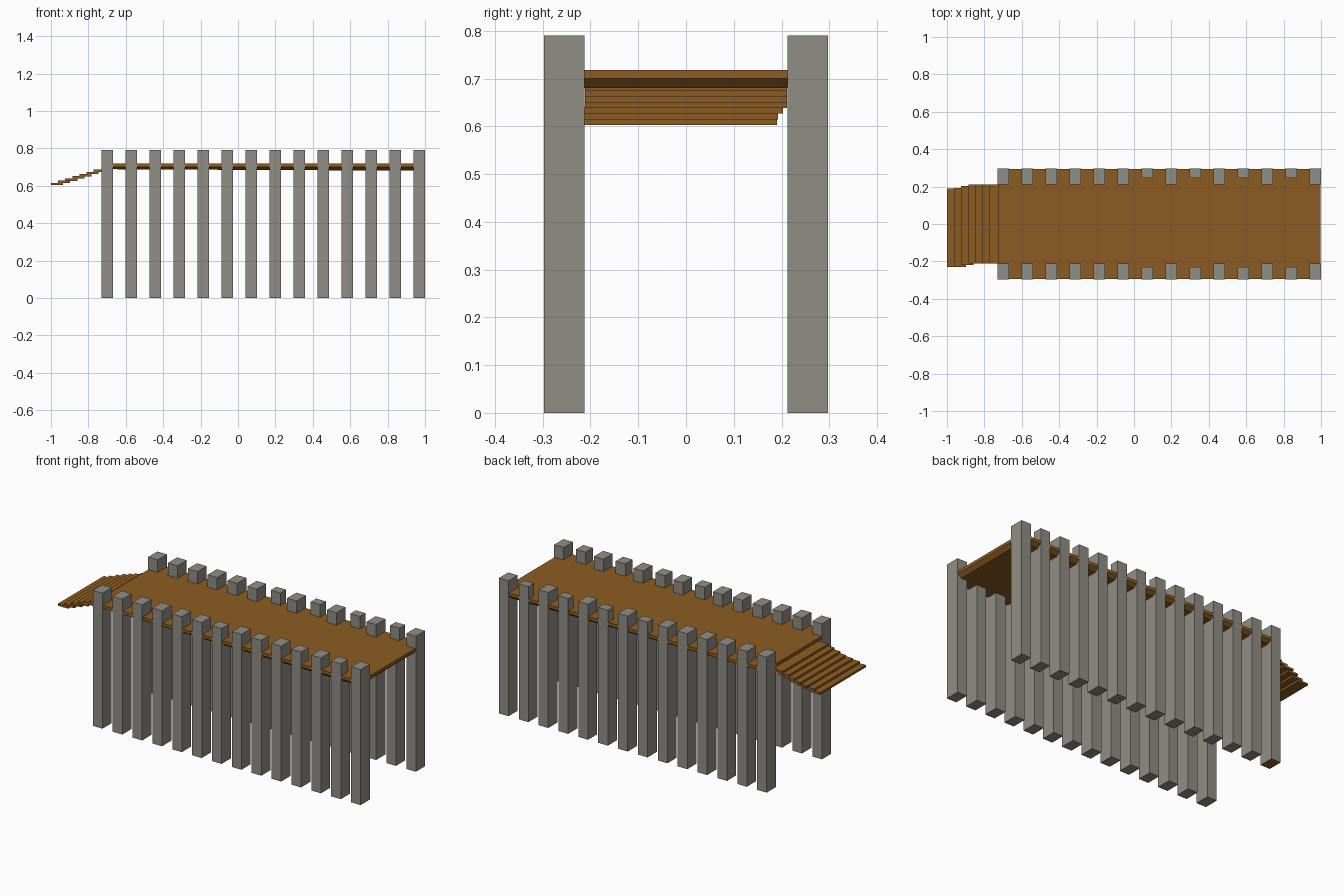
import bpy
import bmesh
from mathutils import Vector

cube = bpy.data.objects.get("Cube")
if cube:
    bpy.data.objects.remove(cube, do_unlink=True)


def make_material(name, colour):
    mat = bpy.data.materials.new(name)
    mat.use_nodes = True
    mat.diffuse_color = (*colour, 1)
    mat.node_tree.nodes["Principled BSDF"].inputs["Base Color"].default_value = (*colour, 1)
    return mat


wood = make_material("brown wood", (0.262, 0.107, 0.016))
stone = make_material("grey stone", (0.28, 0.268, 0.232))


def box(name, low, high, *mats, edit=None):
    """Box between two corners, with an optional bmesh edit."""
    low, high = Vector(low), Vector(high)
    bm = bmesh.new()
    bmesh.ops.create_cube(bm, size=1)
    for v in bm.verts:
        v.co = (low + high) / 2 + v.co * (high - low)
    bm.normal_update()
    if edit:
        edit(bm)
    mesh = bpy.data.meshes.new(name)
    bm.to_mesh(mesh)
    bm.free()
    for mat in mats:
        mesh.materials.append(mat)
    obj = bpy.data.objects.new(name, mesh)
    bpy.context.collection.objects.link(obj)
    return obj


def bottom_face(bm):
    return min(bm.faces, key=lambda f: f.calc_center_median().z)


def undercut(bm):
    """Slope the underside inwards, deeper toward the +x end."""
    face = bottom_face(bm)
    bmesh.ops.inset_region(bm, faces=[face], thickness=0.03)
    for v in face.verts:
        v.co.z = 0.685 - 0.005 * v.co.x


def wooden_foot(bm):
    bottom_face(bm).material_index = 1


# Deck
box("deck", (-0.727, -0.294, 0.7), (0.996, 0.294, 0.718), wood, edit=undercut)

# Two rows of posts with caps standing above the deck
COUNT, HALF, INNER, OUTER = 14, 0.031, 0.212, 0.297
for side, row in ((-1, "front"), (1, "back")):
    for i in range(COUNT):
        x = -0.698 + 0.1282 * i
        end = i in (0, COUNT - 1)
        foot = wooden_foot if side > 0 and i == 0 else None
        narrow = i > 5 and i % 2 == 0
        cap_inner = (0.245 if side > 0 else 0.23) if narrow else INNER
        # Corner posts run through; the others carry a cap on the deck
        top = 0.79 if end or not narrow else 0.71
        ys = sorted((side * INNER, side * OUTER))
        box(f"{row}_post_{i + 1}", (x - HALF, ys[0], 0), (x + HALF, ys[1], top),
            stone, wood, edit=foot)
        if narrow:
            ys = sorted((side * cap_inner, side * OUTER))
            box(f"{row}_post_cap_{i + 1}", (x - HALF, ys[0], top), (x + HALF, ys[1], 0.79), stone)

# Overlapping stair planks, the lowest ones pushed askew
SHIFTS = (-0.02, -0.018, -0.008, 0, 0, 0, 0)
for i, shift in enumerate(SHIFTS):
    x, z = -1 + 0.038 * i, 0.603 + 0.0118 * i
    box(f"stair_plank_{i + 1}", (x, shift - 0.211, z), (x + 0.065, shift + 0.211, z + 0.0125), wood)
